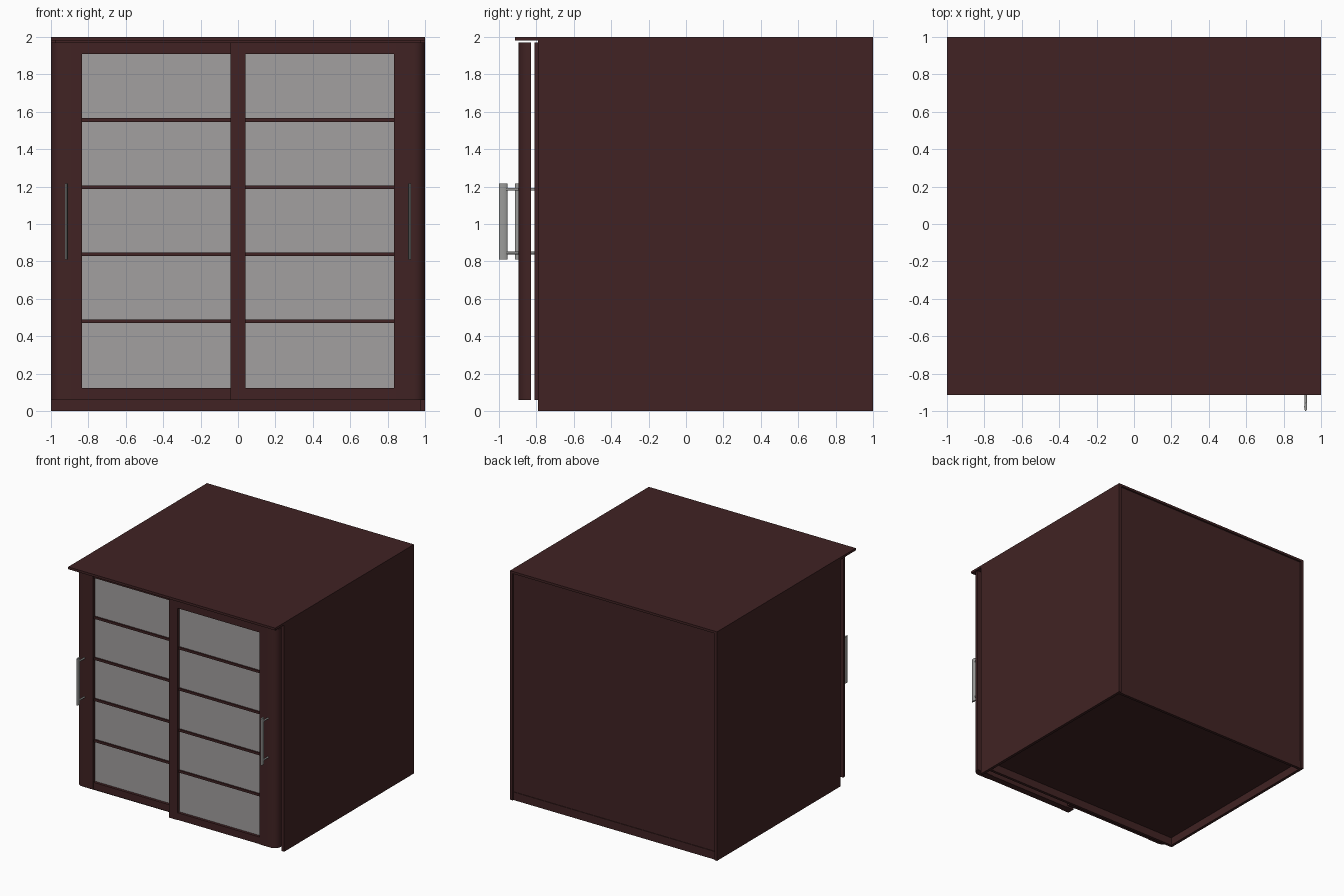
import bpy, bmesh, math

if "Cube" in bpy.data.objects:
    bpy.data.objects.remove(bpy.data.objects["Cube"])


def mat(name, c):
    m = bpy.data.materials.new(name)
    m.diffuse_color = (*c, 1)
    m.use_nodes = True
    m.node_tree.nodes["Principled BSDF"].inputs["Base Color"].default_value = m.diffuse_color
    return m


WOOD = mat("dark_wood", (0.052, 0.0165, 0.017))
GLASS = mat("frosted_glass", (0.36, 0.35, 0.35))
METAL = mat("brushed_metal", (0.33, 0.33, 0.32))


def prism(name, pts, z0, z1, m):
    """Extrude an xy outline from z0 to z1."""
    bm = bmesh.new()
    f = bm.faces.new([bm.verts.new((x, y, z0)) for x, y in pts])
    r = bmesh.ops.extrude_face_region(bm, geom=[f])
    verts = [v for v in r["geom"] if isinstance(v, bmesh.types.BMVert)]
    bmesh.ops.translate(bm, verts=verts, vec=(0, 0, z1 - z0))
    bmesh.ops.recalc_face_normals(bm, faces=bm.faces)
    me = bpy.data.meshes.new(name)
    bm.to_mesh(me)
    bm.free()
    me.materials.append(m)
    ob = bpy.data.objects.new(name, me)
    bpy.context.collection.objects.link(ob)
    return ob


def box(name, x, y, z, m=WOOD):
    return prism(name, [(x[0], y[0]), (x[1], y[0]), (x[1], y[1]), (x[0], y[1])], z[0], z[1], m)


def smooth(ob):
    bpy.ops.object.select_all(action='DESELECT')
    ob.select_set(True)
    bpy.context.view_layer.objects.active = ob
    bpy.ops.object.shade_smooth_by_angle(angle=math.radians(40))


# Cabinet carcass: the left side is shorter, since its door slides behind
box("roof", (-1, 1), (-0.915, 1), (1.98, 2))
box("left_side", (-1, -0.975), (-0.705, 1), (0, 1.98))
box("right_side", (0.975, 1), (-0.79, 1), (0, 1.98))
box("back_panel", (-0.975, 0.975), (0.97, 0.985), (0.07, 1.98))
box("floor_panel", (-0.975, 0.975), (-0.705, 0.97), (0.07, 0.095))
box("front_plinth", (-0.975, 0.975), (-0.705, -0.68), (0, 0.07))
box("back_plinth", (-0.975, 0.975), (0.965, 0.99), (0, 0.07))


def door(side, s, yf):
    """Sliding door; s = side sign, yf = front plane."""
    yb, z0, z1 = yf + 0.065, 0.06, 1.97

    def span(a, b):
        return sorted((s * a, s * b))

    # outer stile with rounded front edge
    arc = [(s * (0.94 + 0.06 * math.sin(t)), yf + 0.06 - 0.06 * math.cos(t))
           for t in [math.pi / 2 * i / 6 for i in range(7)]]
    smooth(prism(side + "_outer_stile", [(s * 0.833, yb), (s * 0.833, yf)] + arc + [(s, yb)],
                 z0, z1, WOOD))
    box(side + "_inner_stile", span(-0.04, 0.04), (yf, yb), (z0, z1))
    for n, za, zb in (("bottom", z0, 0.122), ("top", 1.908, z1)):
        box(f"{side}_{n}_rail", span(0.04, 0.833), (yf + 0.004, yb - 0.004), (za, zb))
    # cross bars and glass
    for i in range(4):
        z = 0.48 + i * 0.3585
        box(f"{side}_cross_bar_{i + 1}", span(0.04, 0.833), (yf + 0.015, yb - 0.015),
            (z - 0.01, z + 0.01))
    box(side + "_glass", span(0.04, 0.833), (yf + 0.028, yf + 0.037), (0.122, 1.908), GLASS)
    # handle: flat oval blade on two posts
    hx, hy = s * 0.918, yf - 0.0825
    oval = [(hx + 0.008 * math.cos(a), hy + 0.0225 * math.sin(a))
            for a in [math.tau * i / 16 for i in range(16)]]
    smooth(prism(side + "_handle_blade", oval, 0.81, 1.217, METAL))
    for i, z in enumerate((0.845, 1.185)):
        bpy.ops.mesh.primitive_cylinder_add(vertices=12, radius=0.007, depth=0.07,
                                            location=(hx, yf - 0.03, z),
                                            rotation=(math.pi / 2, 0, 0))
        post = bpy.context.object
        post.name = f"{side}_handle_post_{i + 1}"
        post.data.materials.append(METAL)
        smooth(post)


door("left_door", -1, -0.81)
door("right_door", 1, -0.895)
